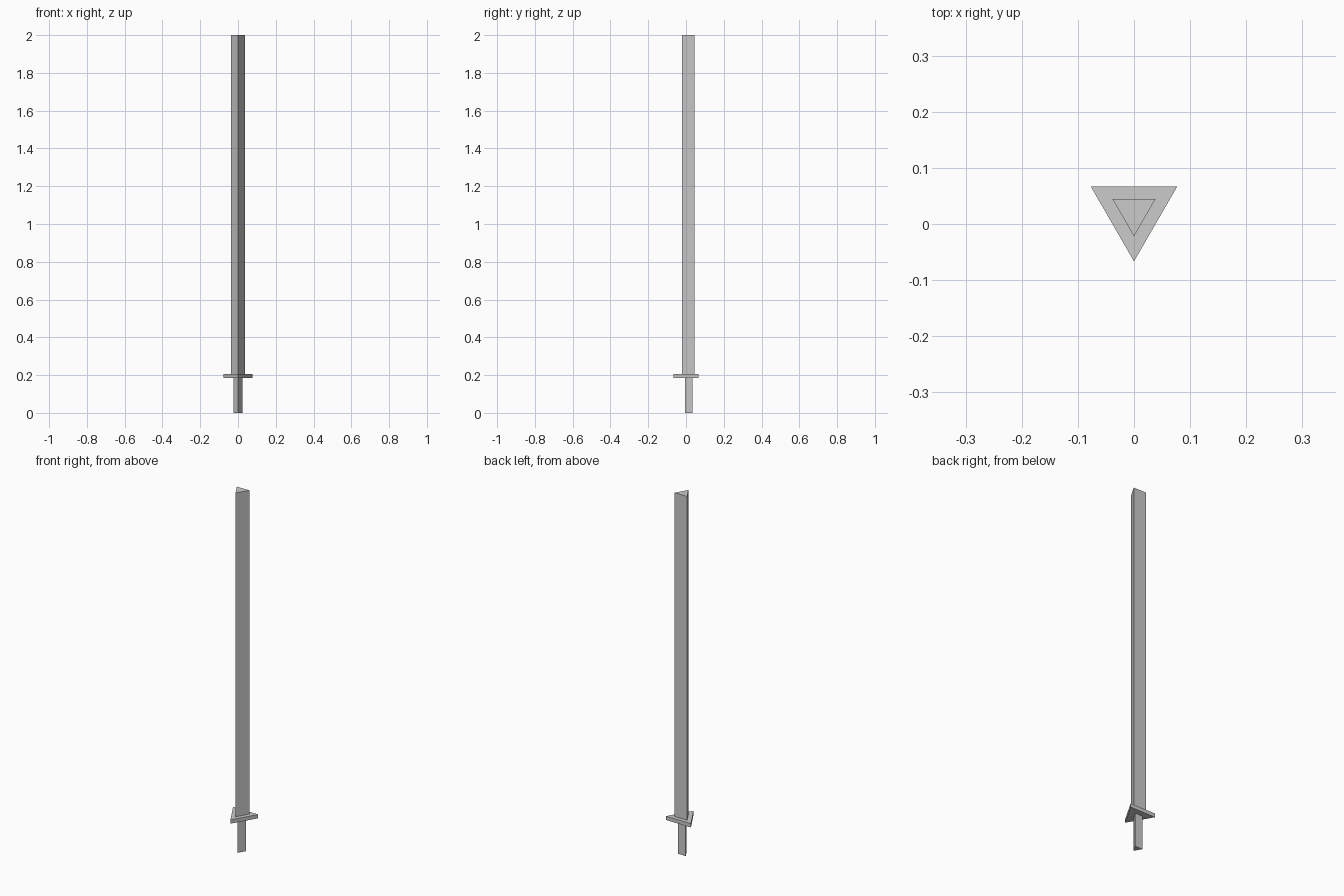
import bpy
import math

if "Cube" in bpy.data.objects:
    bpy.data.objects.remove(bpy.data.objects["Cube"])

CENTRE_Y = 0.0222  # shared axis, so the guard's bounds are centred on y = 0


def triangular_prism(name, radius, z0, z1):
    """Closed equilateral prism with one edge pointing to the front (-y)."""
    angles = [math.radians(-90 + 120 * i) for i in range(3)]
    verts = [(radius * math.cos(a), radius * math.sin(a), z)
             for z in (z0, z1) for a in angles]
    sides = [(i, (i + 1) % 3, (i + 1) % 3 + 3, i + 3) for i in range(3)]
    mesh = bpy.data.meshes.new(name)
    mesh.from_pydata(verts, [], [(2, 1, 0), (3, 4, 5)] + sides)
    obj = bpy.data.objects.new(name, mesh)
    obj.location.y = CENTRE_Y
    bpy.context.collection.objects.link(obj)
    return obj


# Grip, hand guard and long blade, stacked along z
triangular_prism("grip", 0.0268, 0.0, 0.185)
triangular_prism("guard", 0.0888, 0.185, 0.206)
triangular_prism("blade", 0.044, 0.206, 2.0)
